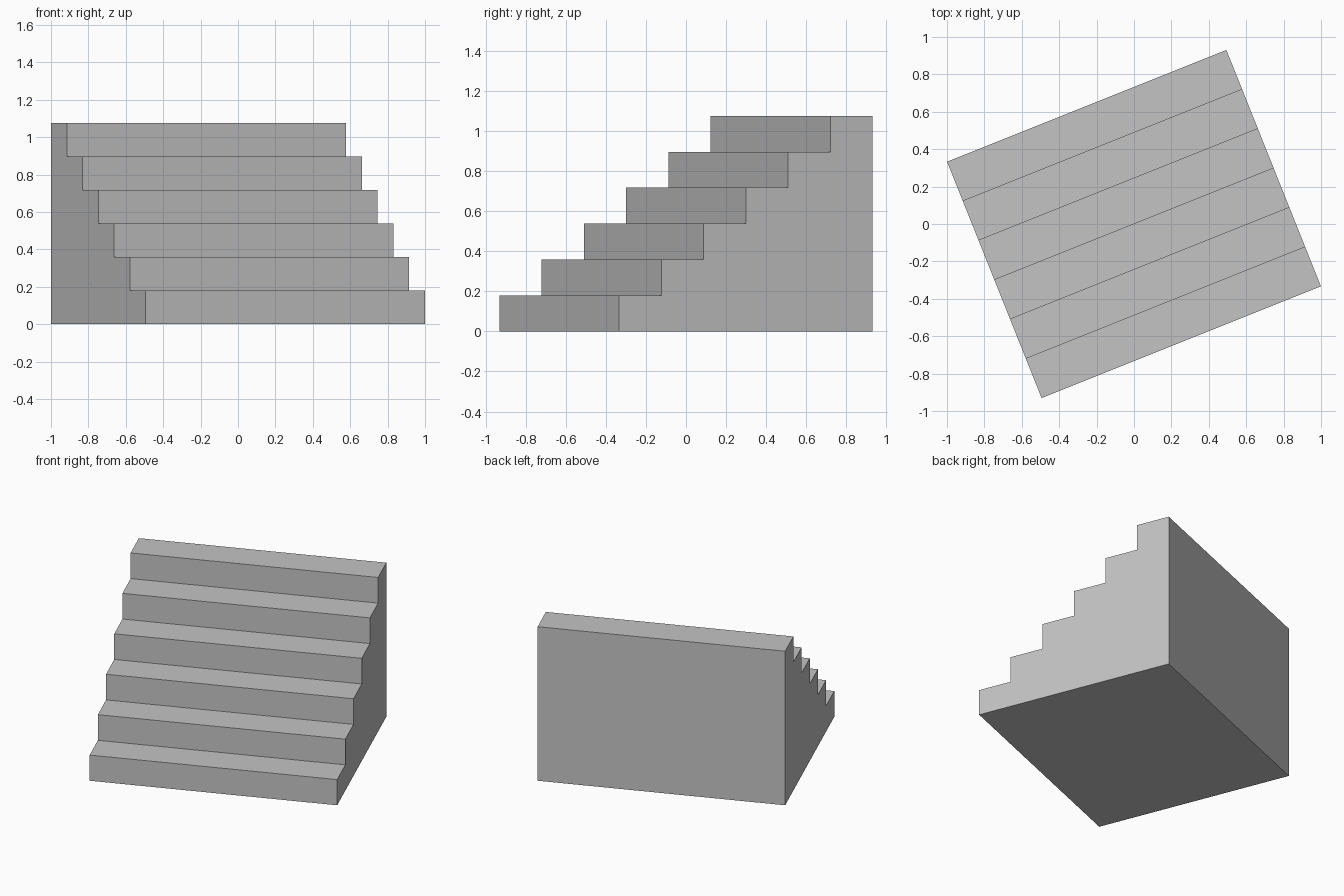
import bpy
import bmesh
from math import radians
from mathutils import Matrix

cube = bpy.data.objects.get("Cube")
if cube:
    bpy.data.objects.remove(cube, do_unlink=True)

STEPS = 6
WIDTH, DEPTH, HEIGHT = 1.608, 1.361, 1.075
TURN = radians(21.8)

# Plain grey stone
stone = bpy.data.materials.new("grey_stone")
stone.use_nodes = True
grey = (0.55, 0.55, 0.55, 1)
stone.diffuse_color = grey
stone.node_tree.nodes["Principled BSDF"].inputs["Base Color"].default_value = grey

# Stepped side profile (depth, height), from the front foot to the back
run, rise = DEPTH / STEPS, HEIGHT / STEPS
profile = []
for i in range(STEPS):
    y = -DEPTH / 2 + i * run
    profile += [(y, i * rise), (y, (i + 1) * rise)]
profile += [(DEPTH / 2, HEIGHT), (DEPTH / 2, 0)]

# Solid staircase: extrude the profile across the width, then turn it
bm = bmesh.new()
side = bm.faces.new([bm.verts.new((-WIDTH / 2, y, z)) for y, z in profile])
extruded = bmesh.ops.extrude_face_region(bm, geom=[side], use_keep_orig=True)["geom"]
bmesh.ops.translate(bm, vec=(WIDTH, 0, 0),
                    verts=[v for v in extruded if isinstance(v, bmesh.types.BMVert)])
bmesh.ops.rotate(bm, verts=bm.verts, cent=(0, 0, 0), matrix=Matrix.Rotation(TURN, 3, "Z"))
bmesh.ops.recalc_face_normals(bm, faces=bm.faces)

mesh = bpy.data.meshes.new("staircase")
bm.to_mesh(mesh)
bm.free()
mesh.materials.append(stone)
bpy.context.collection.objects.link(bpy.data.objects.new("staircase", mesh))
